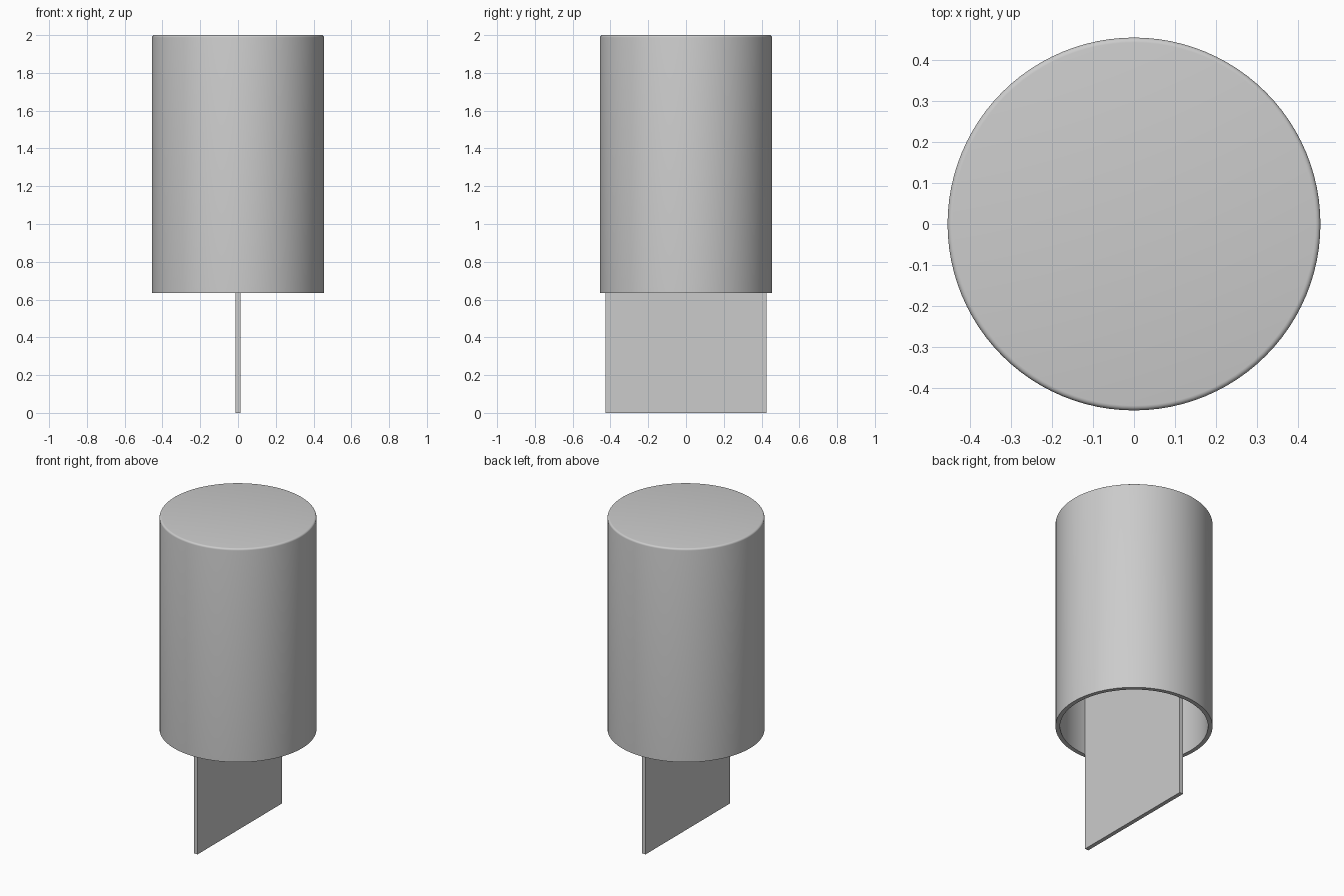
import bpy
import bmesh
import math

if "Cube" in bpy.data.objects:
    bpy.data.objects.remove(bpy.data.objects["Cube"], do_unlink=True)

SEGMENTS = 96
OUTER, INNER, WALL = 0.455, 0.429, 0.026
RIM_Z, TOP_Z, ROUND = 0.635, 2.0, 0.012

grey = bpy.data.materials.new("plain grey")
grey.use_nodes = True
colour = (0.6, 0.6, 0.6, 1)
grey.diffuse_color = colour
grey.node_tree.nodes["Principled BSDF"].inputs["Base Color"].default_value = colour


def add_object(name, bm):
    bmesh.ops.recalc_face_normals(bm, faces=bm.faces)
    mesh = bpy.data.meshes.new(name)
    bm.to_mesh(mesh)
    bm.free()
    mesh.materials.append(grey)
    obj = bpy.data.objects.new(name, mesh)
    bpy.context.collection.objects.link(obj)
    return obj


# Hollow cap: open at the bottom, with a softly rounded top edge
profile = [(0, TOP_Z - WALL), (INNER, TOP_Z - WALL), (INNER, RIM_Z), (OUTER, RIM_Z)]
for i in range(5):
    a = math.radians(90 * i / 4)
    profile.append((OUTER - ROUND + ROUND * math.cos(a),
                    TOP_Z - ROUND + ROUND * math.sin(a)))
profile.append((0, TOP_Z))

bm = bmesh.new()
verts = [bm.verts.new((r, 0, z)) for r, z in profile]
edges = [bm.edges.new(pair) for pair in zip(verts, verts[1:])]
bmesh.ops.spin(bm, geom=verts + edges, cent=(0, 0, 0), axis=(0, 0, 1),
               angle=math.tau, steps=SEGMENTS, use_duplicate=False)
bmesh.ops.remove_doubles(bm, verts=bm.verts, dist=0.0001)
cap = add_object("hollow_cap", bm)
bpy.ops.object.select_all(action="DESELECT")
cap.select_set(True)
bpy.context.view_layer.objects.active = cap
bpy.ops.object.shade_smooth_by_angle(angle=math.radians(35))

# Flat upright plate running from the ground up to the inside of the cap
bm = bmesh.new()
bmesh.ops.create_cube(bm, size=1)
height = TOP_Z - WALL
for v in bm.verts:
    v.co.x *= 0.026
    v.co.y *= 0.854
    v.co.z = (v.co.z + 0.5) * height
add_object("centre_plate", bm)
